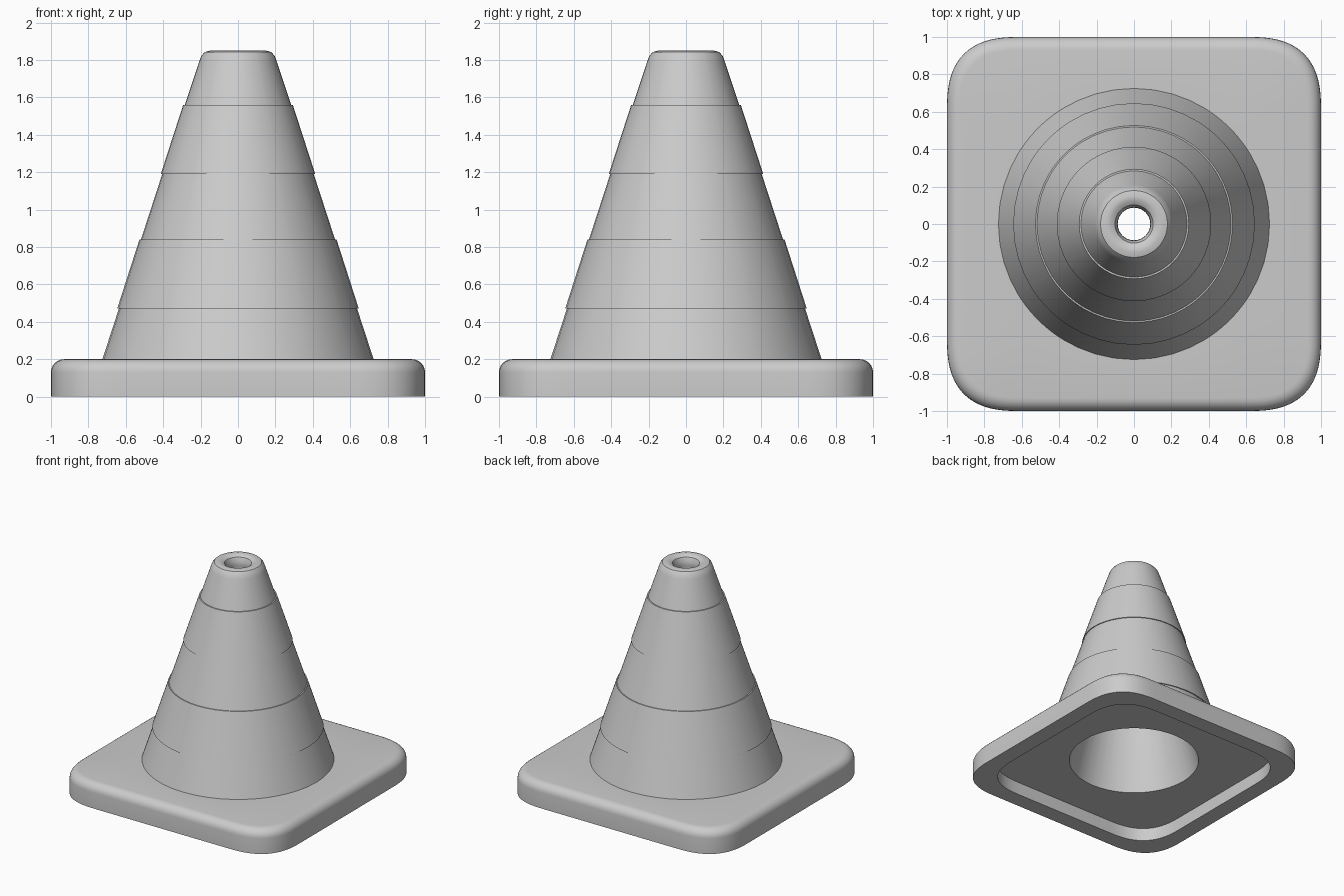
import bpy, bmesh, math

if "Cube" in bpy.data.objects:
    bpy.data.objects.remove(bpy.data.objects["Cube"])

CORNER_STEPS = 20


def finish(bm, name):
    bmesh.ops.recalc_face_normals(bm, faces=bm.faces)
    mesh = bpy.data.meshes.new(name)
    bm.to_mesh(mesh)
    bm.free()
    obj = bpy.data.objects.new(name, mesh)
    bpy.context.collection.objects.link(obj)
    bpy.ops.object.select_all(action='DESELECT')
    bpy.context.view_layer.objects.active = obj
    obj.select_set(True)
    bpy.ops.object.shade_smooth_by_angle(angle=math.radians(32))
    return obj


def rounded_square(half, radius, z, power=2.7):
    pts = []
    for q in range(4):
        ca, sa = math.cos(q * math.pi / 2), math.sin(q * math.pi / 2)
        for i in range(CORNER_STEPS + 1):
            t = i / CORNER_STEPS * math.pi / 2
            x = half - radius + radius * max(math.cos(t), 0) ** (2 / power)
            y = half - radius + radius * max(math.sin(t), 0) ** (2 / power)
            pts.append((x * ca - y * sa, x * sa + y * ca, z))
        # intermediate points along the straight side
        nxt = (-(half - radius), half)
        for i in range(1, 8):
            x = (half - radius) + (nxt[0] - half + radius) * i / 8
            pts.append((x * ca - half * sa, x * sa + half * ca, z))
    return pts


def circle(radius, z):
    angles = [math.atan2(p[1], p[0]) for p in rounded_square(1, 0.4, 0)]
    return [(radius * math.cos(a), radius * math.sin(a), z) for a in angles]


def loft(name, rings, closed=False):
    bm = bmesh.new()
    loops = [[bm.verts.new(p) for p in ring] for ring in rings]
    pairs = list(zip(loops, loops[1:]))
    if closed:
        pairs.append((loops[-1], loops[0]))
    for a, b in pairs:
        n = len(a)
        for i in range(n):
            j = (i + 1) % n
            bm.faces.new((a[i], a[j], b[j], b[i]))
    return finish(bm, name)


# Base slab: recessed underside, straight sides, rounded top edge
base_rings = [circle(0.514, 0.11), rounded_square(0.86, 0.40, 0.11),
              rounded_square(0.86, 0.40, 0.0), rounded_square(1.0, 0.40, 0.0)]
EDGE = 0.07
for k in range(7):
    a = k / 6 * math.pi / 2
    inset = EDGE * (1 - math.cos(a))
    base_rings.append(rounded_square(1 - inset, 0.40 - inset,
                                     0.2 - EDGE + EDGE * math.sin(a)))
base_rings.append(circle(0.725, 0.2))
loft("base", base_rings)

# Hollow cone: outer wall with two raised bands, rolled top lip, inner wall
cone_profile = [
    (0.725, 0.20), (0.637, 0.47),
    (0.646, 0.47), (0.527, 0.84), (0.519, 0.84),
    (0.405, 1.19), (0.413, 1.19), (0.293, 1.56), (0.284, 1.56),
    (0.208, 1.79), (0.197, 1.82), (0.179, 1.842), (0.15, 1.85),
    (0.125, 1.847), (0.102, 1.832), (0.089, 1.80), (0.087, 1.77),
    (0.514, 0.11),
]
loft("cone", [circle(r, z) for r, z in cone_profile])
